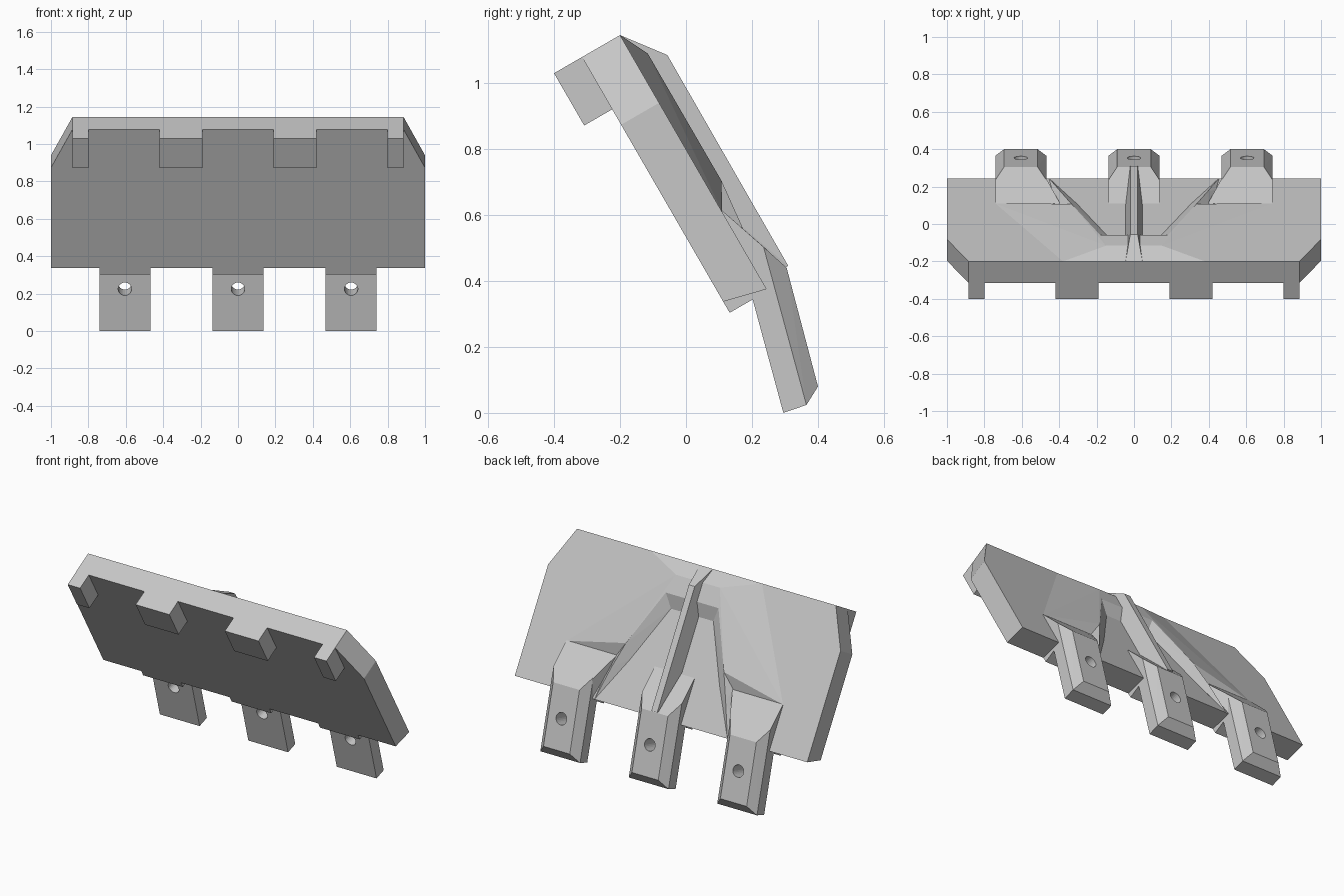
import bpy, bmesh
from mathutils import Vector, Matrix

cube = bpy.data.objects.get("Cube")
if cube:
    bpy.data.objects.remove(cube, do_unlink=True)

steel = bpy.data.materials.new("grey_steel")
steel.use_nodes = True
GREY = (0.57, 0.57, 0.57, 1)
steel.diffuse_color = GREY
steel.node_tree.nodes["Principled BSDF"].inputs["Base Color"].default_value = GREY

# Plate frame: d runs down the slope, n points out of the back face
TOP = Vector((0, -0.2, 1.145))
DOWN = Vector((0, 0.5, -0.866))
OUT = Vector((0, 0.866, 0.5))
THICK = 0.133


def on_plate(x, d, n):
    return TOP + Vector((x, 0, 0)) + DOWN * d + OUT * n


def hull(name, points):
    """Convex solid around a handful of points."""
    bm = bmesh.new()
    for p in points:
        bm.verts.new(p)
    bmesh.ops.convex_hull(bm, input=bm.verts)
    junk = [v for v in bm.verts if not v.link_faces]
    bmesh.ops.delete(bm, geom=junk, context='VERTS')
    bmesh.ops.dissolve_limit(bm, angle_limit=0.01, verts=bm.verts, edges=bm.edges)
    bmesh.ops.recalc_face_normals(bm, faces=bm.faces)
    return add_object(name, bm)


def add_object(name, bm):
    me = bpy.data.meshes.new(name)
    bm.to_mesh(me)
    bm.free()
    me.materials.append(steel)
    ob = bpy.data.objects.new(name, me)
    bpy.context.collection.objects.link(ob)
    return ob


def both(w, fn, *args):
    """The same point on either side of the middle."""
    return [fn(-w, *args), fn(w, *args)]


def cut(ob, cutter):
    """Subtract the cutter from ob, then remove the cutter."""
    mod = ob.modifiers.new("cut", 'BOOLEAN')
    mod.object = cutter
    mod.operation = 'DIFFERENCE'
    mod.solver = 'EXACT'
    bpy.context.view_layer.update()
    dg = bpy.context.evaluated_depsgraph_get()
    me = bpy.data.meshes.new_from_object(ob.evaluated_get(dg))
    ob.modifiers.clear()
    ob.data = me
    bpy.data.objects.remove(cutter, do_unlink=True)


# Slanted blade plate with clipped upper corners
pts = []
for n, bottom in ((0, 0.889), (-THICK, 0.856)):
    for w, d in ((0.885, 0), (1, 0.237), (1, bottom)):
        pts += both(w, on_plate, d, n)
hull("blade_plate", pts)

# Teeth along the top of the front face
for side, tag in ((1, "left"), (-1, "right")):
    for kind, a, b in (("inner", 0.19, 0.42), ("outer", 0.8, 0.885)):
        hull(f"{kind}_tooth_{tag}",
             [on_plate(side * x, d, n) for x in (a, b) for d in (0, 0.183)
              for n in (-0.231, -0.12)])

# Raised boss at the top middle of the back, stepping down below
CREST, RIM = (0.15, 0.09, 0.045), (0.18, 0.202, 0.045)
boss = (both(0.38, on_plate, 0, 0) + both(0.145, on_plate, 0.28, 0)
        + both(CREST[0], on_plate, *CREST[1:]) + both(RIM[0], on_plate, *RIM[1:]))
hull("back_boss", boss)

# Braces fanning out from the boss to the outer lugs, with a tail past each lug
for side, tag in ((1, "left"), (-1, "right")):
    def braced(x, d, n):
        return on_plate(side * x, d, n)

    def placed(x, y, z):
        return Vector((side * x, y, z))

    end = placed(0.335, 0.108, 0.703)
    inner_foot = placed(0.305, 0.108, 0.612)
    hull(f"brace_{tag}", [braced(0.38, 0, 0), braced(0.74, 0.618, 0), braced(0.145, 0.28, 0),
                          braced(*CREST), braced(*RIM), end, inner_foot])
    hull(f"brace_tail_{tag}", [end, inner_foot, placed(0.4, 0.108, 0.612),
                               placed(0.39, 0.17, 0.565), placed(0.455, 0.245, 0.375),
                               placed(0.48, 0.2, 0.4)])
    # Gusset on the inner side of the outer lug
    hull(f"lug_gusset_{tag}",
         [placed(0.47, 0.11, 0.613), placed(0.395, 0.11, 0.613), placed(0.47, 0.245, 0.495),
          placed(0.47, 0.24, 0.36), placed(0.47, 0.08, 0.55), placed(0.405, 0.09, 0.58)])

# Central rib, wide at the foot and narrow along the ridge
rib = (both(0.045, on_plate, 0, 0) + both(0.045, on_plate, 0.6, 0)
       + both(0.02, on_plate, 0.124, 0.094) + both(0.02, on_plate, 0.861, 0.092)
       + both(0.02, on_plate, 0.85, 0))
hull("central_rib", rib)

# Three mounting lugs, each with a shank, a shoulder, a heel and a pin hole
HALF, NARROW = 0.136, 0.09
for cx, tag in ((-0.605, "right"), (0, "middle"), (0.605, "left")):
    def at(x, y, z):
        return Vector((cx + x, y, z))

    def heel_at(x, d, n):
        return on_plate(cx + x, d, n)

    pts = []
    for y, z in ((0.295, 0.0), (0.365, 0.024), (0.235, 0.503), (0.172, 0.455)):
        pts += both(HALF, at, y, z)
    for y, z in ((0.4, 0.08), (0.305, 0.44)):
        pts += both(NARROW, at, y, z)
    shank = hull(f"lug_shank_{tag}", pts)

    bm = bmesh.new()
    axis = Vector((0, 0.966, 0.259))
    bmesh.ops.create_cone(bm, cap_ends=True, segments=24, radius1=0.036, radius2=0.036, depth=0.5,
                          matrix=Matrix.Translation(at(0, 0.294, 0.241))
                          @ axis.to_track_quat('Z', 'Y').to_matrix().to_4x4())
    cut(shank, add_object("pin_cutter", bm))

    pts = []
    for y, z in ((0.11, 0.613), (0.235, 0.503), (0.22, 0.4), (0.09, 0.57)):
        pts += both(HALF, at, y, z)
    hull(f"lug_shoulder_{tag}", pts)
    pts = []
    for d, n in ((0.8, -THICK), (0.895, -THICK), (0.895, -0.05), (0.8, -0.03)):
        pts += both(HALF, heel_at, d, n)
    hull(f"lug_heel_{tag}", pts)
